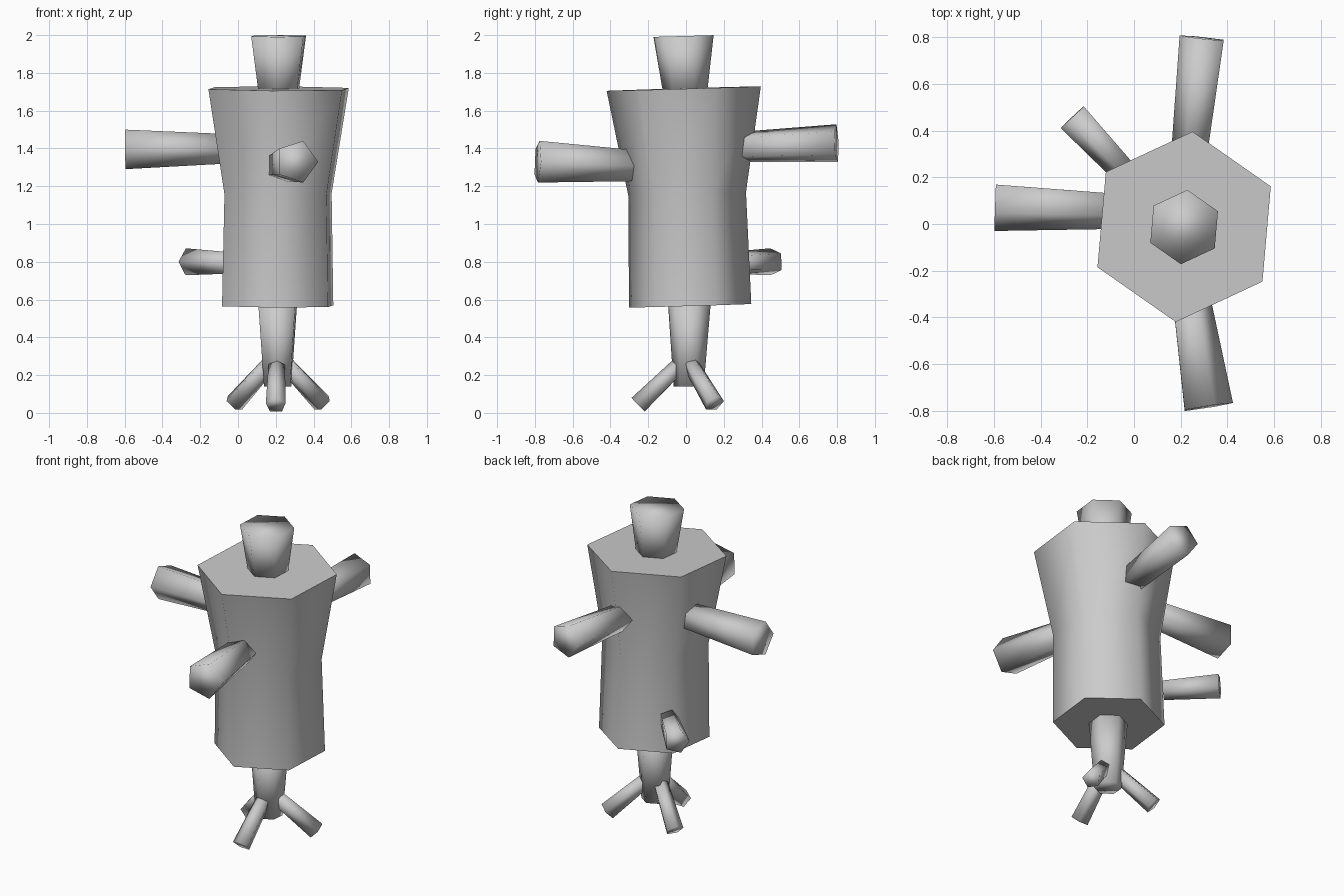
import bpy, bmesh, math
from mathutils import Vector

cube = bpy.data.objects.get("Cube")
if cube:
    bpy.data.objects.remove(cube, do_unlink=True)

grey = bpy.data.materials.new("plain grey")
grey.use_nodes = True
grey.diffuse_color = (0.6, 0.6, 0.6, 1)
grey.node_tree.nodes["Principled BSDF"].inputs["Base Color"].default_value = (0.6, 0.6, 0.6, 1)


def loft(name, sides, rings, toward, sharp_caps=False):
    """Capped prism through (centre, radius) rings; one corner points toward a direction."""
    axis = (Vector(rings[-1][0]) - Vector(rings[0][0])).normalized()
    u = Vector(toward)
    u = (u - axis * u.dot(axis)).normalized()
    v = axis.cross(u)
    bm = bmesh.new()
    loops = []
    for centre, radius in rings:
        loop = []
        for i in range(sides):
            a = math.tau * i / sides
            loop.append(bm.verts.new(Vector(centre) + radius * (u * math.cos(a) + v * math.sin(a))))
        loops.append(loop)
    for low, high in zip(loops, loops[1:]):
        for i in range(sides):
            j = (i + 1) % sides
            bm.faces.new((low[i], low[j], high[j], high[i]))
    bm.faces.new(loops[0][::-1])
    bm.faces.new(loops[-1])
    for face in bm.faces:
        face.smooth = True
    if sharp_caps:
        for edge in bm.edges:
            edge.smooth = not any(len(f.verts) == sides for f in edge.link_faces)
    mesh = bpy.data.meshes.new(name)
    bm.to_mesh(mesh)
    bm.free()
    mesh.materials.append(grey)
    obj = bpy.data.objects.new(name, mesh)
    bpy.context.collection.objects.link(obj)
    return obj


# Six-sided trunk parts, all turned the same way
turn = (math.cos(math.radians(85)), math.sin(math.radians(85)), 0)
loft("body", 6, [((0.21, 0.022, 0.567), 0.325), ((0.212, 0.006, 1.16), 0.313),
                 ((0.215, -0.012, 1.717), 0.41)], turn, True)
loft("head", 6, [((0.215, -0.004, 1.68), 0.115), ((0.215, -0.013, 1.995), 0.16)], turn)
loft("stem", 6, [((0.21, 0.014, 0.14), 0.08), ((0.21, 0.018, 0.6), 0.115)], turn)


# Five-sided limbs, widening toward the tip and rooted inside the trunk
def limb(name, root, r0, tip, r1, toward, bury):
    a, b = Vector(root), Vector(tip)
    loft(name, 5, [(a + (a - b).normalized() * bury, r0), (b, r1)], toward)


limb("front_arm", (0.235, -0.3, 1.31), 0.085, (0.31, -0.785, 1.33), 0.116, (1, 0, 0), 0.05)
limb("back_arm", (0.25, 0.35, 1.41), 0.084, (0.3, 0.797, 1.428), 0.105, (-1, 0, 0), 0.08)
limb("side_arm", (-0.1, 0.063, 1.398), 0.082, (-0.595, 0.08, 1.395), 0.11, (0, -1, 0), 0.05)
limb("twig", (-0.07, 0.26, 0.795), 0.06, (-0.26, 0.463, 0.8), 0.075, (-1, -1, 0), 0.05)

# Three legs splayed from the foot of the stem
limb("front_leg", (0.205, -0.05, 0.235), 0.045, (0.2, -0.25, 0.04), 0.055, (0, 0, 1), 0.05)
for side, name in ((-1, "right_back_leg"), (1, "left_back_leg")):
    limb(name, (0.21 + side * 0.08, 0.05, 0.22), 0.045,
         (0.213 + side * 0.235, 0.15, 0.05), 0.055, (0, 0, 1), 0.05)
